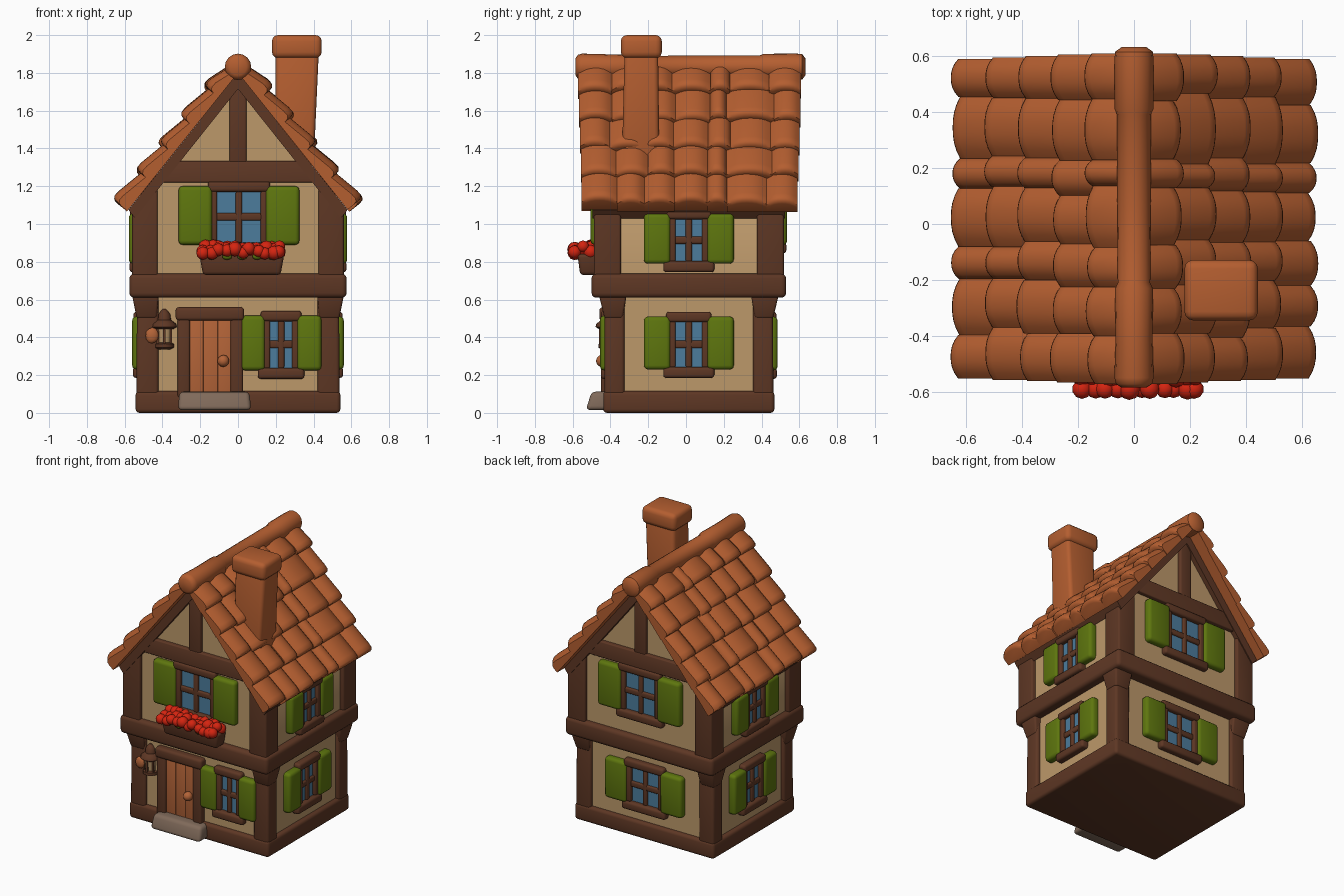
import bpy, bmesh, math, random
from mathutils import Vector

random.seed(4)
if "Cube" in bpy.data.objects:
    bpy.data.objects.remove(bpy.data.objects["Cube"])
made = []
YC = 0.015  # depth centre of the walls


def material(name, *srgb):
    lin = [((c / 255 + 0.055) / 1.055) ** 2.4 for c in srgb] + [1]
    m = bpy.data.materials.new(name)
    m.use_nodes = True
    m.diffuse_color = lin
    bsdf = m.node_tree.nodes["Principled BSDF"]
    bsdf.inputs["Base Color"].default_value = lin
    bsdf.inputs["Roughness"].default_value = 0.8
    return m


TIMBER = material("dark timber", 94, 55, 36)
PLASTER = material("tan plaster", 188, 152, 106)
CLAY = material("orange clay", 180, 94, 48)
DOOR = material("door wood", 180, 100, 56)
GREEN = material("shutter green", 94, 118, 14)
GLASS = material("window blue", 76, 124, 156)
RED = material("flower red", 212, 36, 16)
STONE = material("step stone", 128, 106, 90)


def finish(name, bm, mat):
    bmesh.ops.recalc_face_normals(bm, faces=bm.faces)
    mesh = bpy.data.meshes.new(name)
    bm.to_mesh(mesh)
    bm.free()
    mesh.materials.append(mat)
    ob = bpy.data.objects.new(name, mesh)
    bpy.context.collection.objects.link(ob)
    made.append(ob)
    return ob


def skin(bm, rings):
    """Closed skin through rings of equal point count."""
    vs = [[bm.verts.new(p) for p in r] for r in rings]
    n = len(vs[0])
    for a, b in zip(vs, vs[1:]):
        for i in range(n):
            j = (i + 1) % n
            bm.faces.new((a[i], a[j], b[j], b[i]))
    bm.faces.new(vs[0])
    bm.faces.new(vs[-1])


def loft(name, rings, mat, bevel=0.0, seg=3):
    bm = bmesh.new()
    skin(bm, rings)
    bmesh.ops.recalc_face_normals(bm, faces=bm.faces)
    if bevel:
        bmesh.ops.bevel(bm, geom=bm.edges[:], offset=bevel, segments=seg,
                        profile=0.5, affect='EDGES', clamp_overlap=True)
    return finish(name, bm, mat)


def rect(x0, x1, y0, y1, z):
    return [(x0, y0, z), (x1, y0, z), (x1, y1, z), (x0, y1, z)]


def box(name, x0, x1, y0, y1, z0, z1, mat, bevel=0.012):
    return loft(name, [rect(x0, x1, y0, y1, z0), rect(x0, x1, y0, y1, z1)], mat, bevel)


def prism(name, xz, y0, y1, mat, bevel=0.0):
    return loft(name, [[(x, y, z) for x, z in xz] for y in (y0, y1)], mat, bevel)


def lathe(name, profile, cx, cy, mat, n=16):
    turn = [math.tau * i / n for i in range(n)]
    return loft(name, [[(cx + r * math.cos(t), cy + r * math.sin(t), z) for t in turn]
                       for r, z in profile], mat)


def ball(bm, centre, r, scale=(1, 1, 1)):
    new = bmesh.ops.create_icosphere(bm, subdivisions=2, radius=r)["verts"]
    for v in new:
        v.co = Vector(centre) + v.co * Vector(scale)


def panel(name, wall, u0, u1, z0, z1, d0, d1, mat, bevel=0.012):
    """Box on a wall: u runs along it, d is the distance out from the house centre."""
    s = 1 if wall in ("back", "right") else -1
    a, b = sorted((s * d0, s * d1))
    if wall in ("front", "back"):
        return box(name, u0, u1, YC + a, YC + b, z0, z1, mat, bevel)
    return box(name, a, b, u0, u1, z0, z1, mat, bevel)


def window(name, wall, d, u, w, z0, z1, sw):
    mid = (z0 + z1) / 2

    def part(label, a, b, lo, hi, out, mat, bevel=0.01):
        panel(f"{name}_{label}", wall, u + a, u + b, lo, hi, d - 0.05, d + out, mat, bevel)
    part("glass", -w, w, z0, z1, -0.018, GLASS, 0)
    part("mullion", -0.017, 0.017, z0, z1, -0.002, TIMBER)
    part("crossbar", -w, w, mid - 0.02, mid + 0.02, -0.004, TIMBER)
    part("lintel", -w - 0.015, w + 0.015, z1 - 0.005, z1 + 0.05, 0.014, TIMBER, 0.016)
    part("sill", -w - 0.03, w + 0.03, z0 - 0.055, z0 + 0.003, 0.016, TIMBER, 0.016)
    for s, side in ((-1, "left"), (1, "right")):
        a, b = sorted((s * (w - 0.035), s * (w + 0.005)))
        part(side + "_jamb", a, b, z0, z1, 0.004, TIMBER)
        a, b = sorted((s * (w - 0.008), s * (w + sw)))
        part(side + "_shutter", a, b, z0 - 0.01, z1 + 0.025, 0.02, GREEN, 0.022)


# Plaster walls
box("lower_wall", -0.51, 0.51, -0.41, 0.44, 0.05, 0.65, PLASTER, 0)
prism("upper_wall", [(-0.53, 0.68), (0.53, 0.68), (0.53, 1.09), (0, 1.75), (-0.53, 1.09)],
      -0.462, 0.492, PLASTER)

# Timber frame
box("ground_beam", -0.542, 0.542, -0.438, 0.468, 0, 0.115, TIMBER, 0.02)
box("floor_band", -0.575, 0.575, -0.5, 0.53, 0.61, 0.737, TIMBER, 0.025)
for sx in (-1, 1):
    for sy in (-1, 1):
        def corner(x0, x1, d0, d1, z):
            return rect(*sorted((sx * x0, sx * x1)), *sorted((YC + sy * d0, YC + sy * d1)), z)
        loft("lower_post", [corner(0.42, 0.538, 0.34, 0.448, 0.02),
                            corner(0.42, 0.535, 0.34, 0.445, 0.63)], TIMBER, 0.018)
        loft("post_bracket", [corner(0.43, 0.536, 0.35, 0.446, 0.5),
                              corner(0.42, 0.56, 0.33, 0.475, 0.62)], TIMBER, 0.012)
        y0, y1 = sorted((YC + sy * 0.36, YC + sy * 0.503))
        prism("upper_post", [(sx * 0.425, 0.68), (sx * 0.56, 0.68), (sx * 0.56, 1.1),
                             (sx * 0.425, 1.27)], y0, y1, TIMBER, 0.012)
prism("rafters", [(-0.58, 1.075), (0, 1.8), (0.58, 1.075), (0.545, 1.03), (0, 1.715),
                  (-0.545, 1.03)], -0.495, 0.525, TIMBER)
prism("gable_beam", [(-0.46, 1.22), (0.46, 1.22), (0.37, 1.333), (-0.37, 1.333)],
      -0.49, 0.52, TIMBER, 0.008)
box("gable_post", -0.046, 0.046, -0.487, 0.517, 1.3, 1.74, TIMBER, 0.012)

# Windows
window("front_lower_window", "front", 0.45, 0.228, 0.093, 0.235, 0.49, 0.12)
window("front_upper_window", "front", 0.5, 0.005, 0.15, 0.9, 1.175, 0.17)
window("back_lower_window", "back", 0.45, 0, 0.14, 0.235, 0.485, 0.16)
window("back_upper_window", "back", 0.5, 0, 0.15, 0.9, 1.175, 0.17)
for side in ("left", "right"):
    window(side + "_lower_window", side, 0.54, YC, 0.105, 0.24, 0.485, 0.133)
    window(side + "_upper_window", side, 0.558, YC, 0.105, 0.8, 1.03, 0.133)

# Door, frame and step
for x in (-0.32, -0.04):
    panel("door_jamb", "front", x, x + 0.067, 0.08, 0.53, 0.4, 0.466, TIMBER, 0.014)
panel("door_lintel", "front", -0.33, 0.033, 0.488, 0.56, 0.4, 0.474, TIMBER, 0.018)
for i in range(3):
    x = -0.258 + i * 0.075
    panel("door_plank", "front", x, x + 0.075, 0.1, 0.495, 0.4, 0.446, DOOR, 0.004)
bm = bmesh.new()
ball(bm, (-0.078, -0.445, 0.275), 0.032)
finish("door_knob", bm, DOOR)
loft("door_step", [rect(-0.318, 0.07, -0.53, -0.4, 0.015),
                   rect(-0.31, 0.06, -0.5, -0.4, 0.112)], STONE, 0.022)

# Wall lantern
LX, LY = -0.39, -0.413
lathe("lantern_base", [(0.03, 0.335), (0.05, 0.345), (0.05, 0.365), (0.035, 0.372)], LX, LY, TIMBER)
lathe("lantern_glass", [(0.034, 0.365), (0.042, 0.455)], LX, LY, PLASTER)
lathe("lantern_cap", [(0.05, 0.445), (0.066, 0.455), (0.062, 0.472), (0.035, 0.492),
                      (0.032, 0.52), (0.022, 0.535), (0.008, 0.55)], LX, LY, TIMBER)
for k in range(6):
    t = math.tau * (k + 0.5) / 6
    x, y = LX + 0.041 * math.cos(t), LY + 0.041 * math.sin(t)
    box("lantern_bar", x - 0.006, x + 0.006, y - 0.006, y + 0.006, 0.36, 0.455, TIMBER, 0)
bm = bmesh.new()
ball(bm, (-0.455, -0.437, 0.41), 0.042, (0.85, 0.4, 1))
finish("lantern_bracket", bm, DOOR)

# Flower box
loft("flower_box", [rect(-0.185, 0.225, -0.56, -0.47, 0.73),
                    rect(-0.205, 0.245, -0.575, -0.47, 0.84)], TIMBER, 0.018)
blooms, leaves = bmesh.new(), bmesh.new()
for i in range(11):
    x = -0.178 + i * 0.04
    for y in (-0.59, -0.545, -0.505):
        z = 0.862 + random.uniform(-0.012, 0.02) - (0.012 if y < -0.58 else 0)
        ball(blooms, (x + random.uniform(-0.01, 0.01), y, z), random.uniform(0.032, 0.04))
    if i % 2:
        ball(leaves, (x, -0.58, 0.828), 0.022, (1.2, 0.8, 0.8))
finish("red_flowers", blooms, RED)
finish("flower_leaves", leaves, GREEN)

# Roof tiles: overlapping arched rows, s down the slope and n out from it
EDGES = [0, 0.15, 0.3, 0.425, 0.585, 0.68, 0.87, 1]
C, S = 0.625, 0.78
for sx, side in ((-1, "left"), (1, "right")):
    bm = bmesh.new()
    for row in range(5):
        y0, y1 = -0.572 + 0.005 * row, 0.61 - 0.005 * row
        cuts = [y0 + (y1 - y0) * (e + (random.uniform(-0.015, 0.015) if 0 < e < 1 else 0))
                for e in EDGES]
        for a, b in zip(cuts, cuts[1:]):
            end = 0.172 + row * 0.191 + random.uniform(-0.008, 0.008)
            lift = random.uniform(-0.005, 0.005)
            rings = []
            for s, n in ((max(0, end - 0.24), 0.058), (end - 0.05, 0.098),
                         (end - 0.02, 0.1), (end - 0.005, 0.09), (end, 0.072)):
                arch = [(a + (b - a) * t / 8, n + lift - 0.034 * abs(t / 4 - 1) ** 2.4)
                        for t in range(9)]
                rings.append([(sx * (s * C + h * S), y, 1.8 - s * S + h * C)
                              for y, h in arch + [(b, 0), (a, 0)]])
            skin(bm, rings)
    finish(side + "_roof_tiles", bm, CLAY)

# Ridge cap with thicker end tiles
ridge = [(-0.585, 0.045), (-0.572, 0.064), (-0.55, 0.07), (-0.4, 0.066), (-0.23, 0.068),
         (-0.21, 0.058), (0.1, 0.06), (0.39, 0.06), (0.41, 0.069), (0.58, 0.07),
         (0.615, 0.068), (0.632, 0.045)]
loft("ridge_cap", [[(r * math.cos(math.tau * i / 16), y, 1.832 + r * math.sin(math.tau * i / 16))
                    for i in range(16)] for y, r in ridge], CLAY)

# Chimney
loft("chimney_stack", [rect(0.195, 0.4, -0.34, -0.14, 1.3),
                       rect(0.2, 0.428, -0.325, -0.148, 1.92)], CLAY, 0.025)
box("chimney_cap", 0.18, 0.443, -0.345, -0.128, 1.878, 2.0, CLAY, 0.032)

# Soft shading with crisp corners
bpy.ops.object.select_all(action='DESELECT')
for ob in made:
    ob.select_set(True)
bpy.context.view_layer.objects.active = made[0]
bpy.ops.object.shade_smooth_by_angle(angle=math.radians(42))
